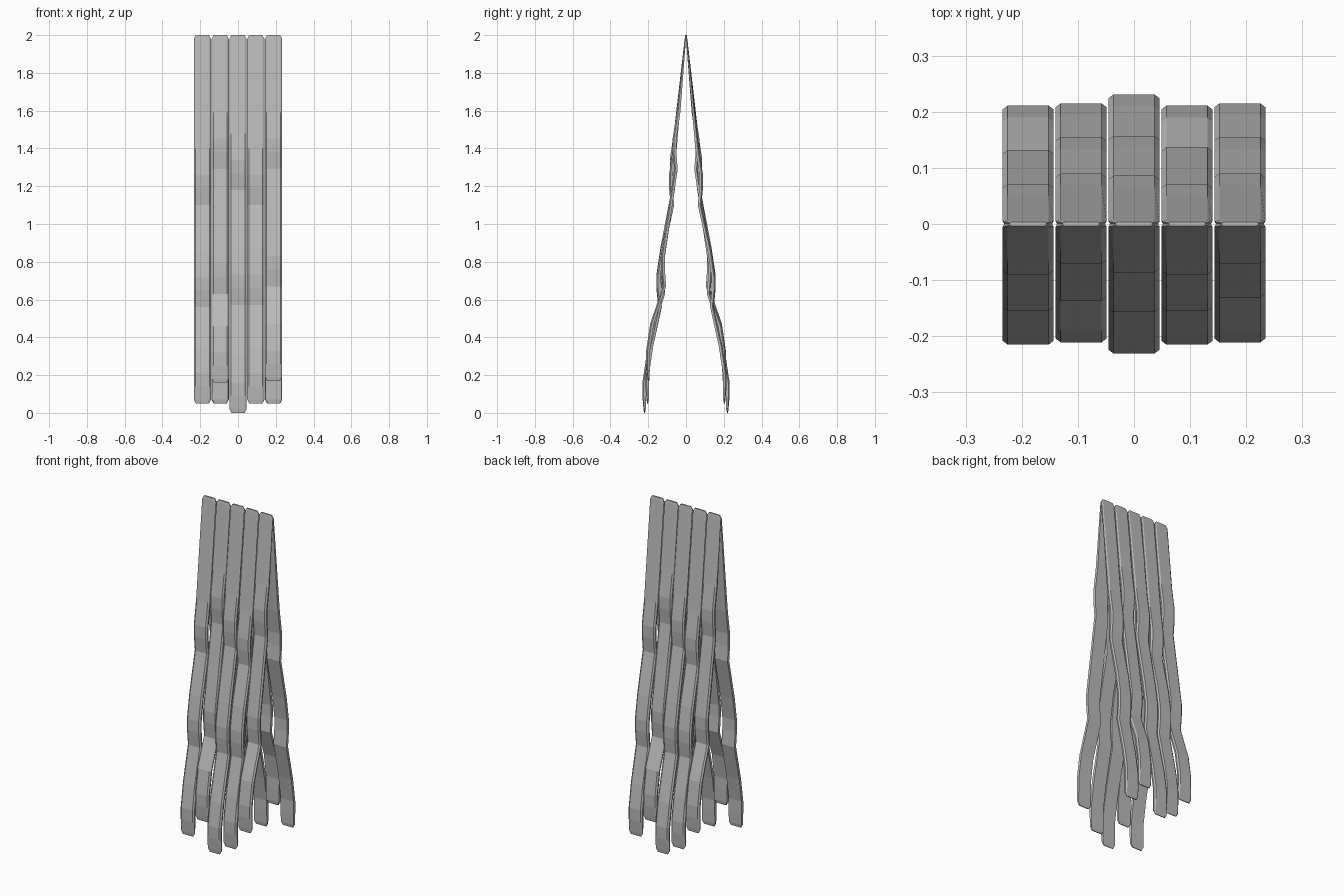
import bpy, bmesh

cube = bpy.data.objects.get("Cube")
if cube:
    bpy.data.objects.remove(cube)

grey = bpy.data.materials.new("slate grey")
grey.use_nodes = True
colour = (0.5, 0.5, 0.5, 1)
grey.diffuse_color = colour
grey.node_tree.nodes["Principled BSDF"].inputs["Base Color"].default_value = colour

HALF = 0.0455      # half the width of one strip
PITCH = 0.0943     # spacing of the strips along the ridge
THICK = 0.02

# For each strip: widest reach and lower edge height of its three shingles
STRIPS = [
    [(0.090, 1.10), (0.155, 0.56), (0.215, 0.05)],
    [(0.071, 1.29), (0.137, 0.63), (0.211, 0.16)],
    [(0.086, 1.18), (0.157, 0.57), (0.231, 0.00)],
    [(0.090, 1.10), (0.155, 0.57), (0.215, 0.05)],
    [(0.071, 1.29), (0.132, 0.67), (0.211, 0.17)],
]


def strip_rows(tiles):
    """Rows of (reach, height, thickness, half width) from ridge to eave."""
    rows = [(0.004, 2.0, 0.004, HALF - 0.011), (0.007, 1.98, 0.007, HALF)]
    for reach, low in tiles:
        rows += [(reach - 0.021, low + 0.30, THICK, HALF),
                 (reach, low + 0.16, THICK, HALF),
                 (reach, low + 0.09, THICK, HALF)]
        if low > 0.3:
            rows.append((reach - 0.009, low, THICK * 0.9, HALF))
        else:
            rows += [(reach - 0.006, low + 0.02, 0.012, HALF),
                     (reach - 0.009, low, 0.005, HALF - 0.011)]
    return rows


def build_strip(name, x, tiles, side):
    bm = bmesh.new()
    rings = []
    for reach, z, t, w in strip_rows(tiles):
        # chamfered cross-section
        section = [(w - 0.009, 0), (w, 0.35 * t), (w - 0.003, t),
                   (0.003 - w, t), (-w, 0.35 * t), (0.009 - w, 0)]
        rings.append([bm.verts.new((side * (x + dx), side * (d - reach), z))
                      for dx, d in section])
    for a, b in zip(rings, rings[1:]):
        for i in range(len(a)):
            j = (i + 1) % len(a)
            bm.faces.new((a[i], a[j], b[j], b[i]))
    bm.faces.new(rings[0])
    bm.faces.new(rings[-1])
    bmesh.ops.recalc_face_normals(bm, faces=bm.faces)
    mesh = bpy.data.meshes.new(name)
    bm.to_mesh(mesh)
    bm.free()
    mesh.materials.append(grey)
    bpy.context.collection.objects.link(bpy.data.objects.new(name, mesh))


# The back slope is the front slope turned half way round
for label, side in (("front", 1), ("back", -1)):
    for i, tiles in enumerate(STRIPS):
        build_strip(f"{label}_shingle_strip_{i + 1}", (i - 2) * PITCH, tiles, side)
